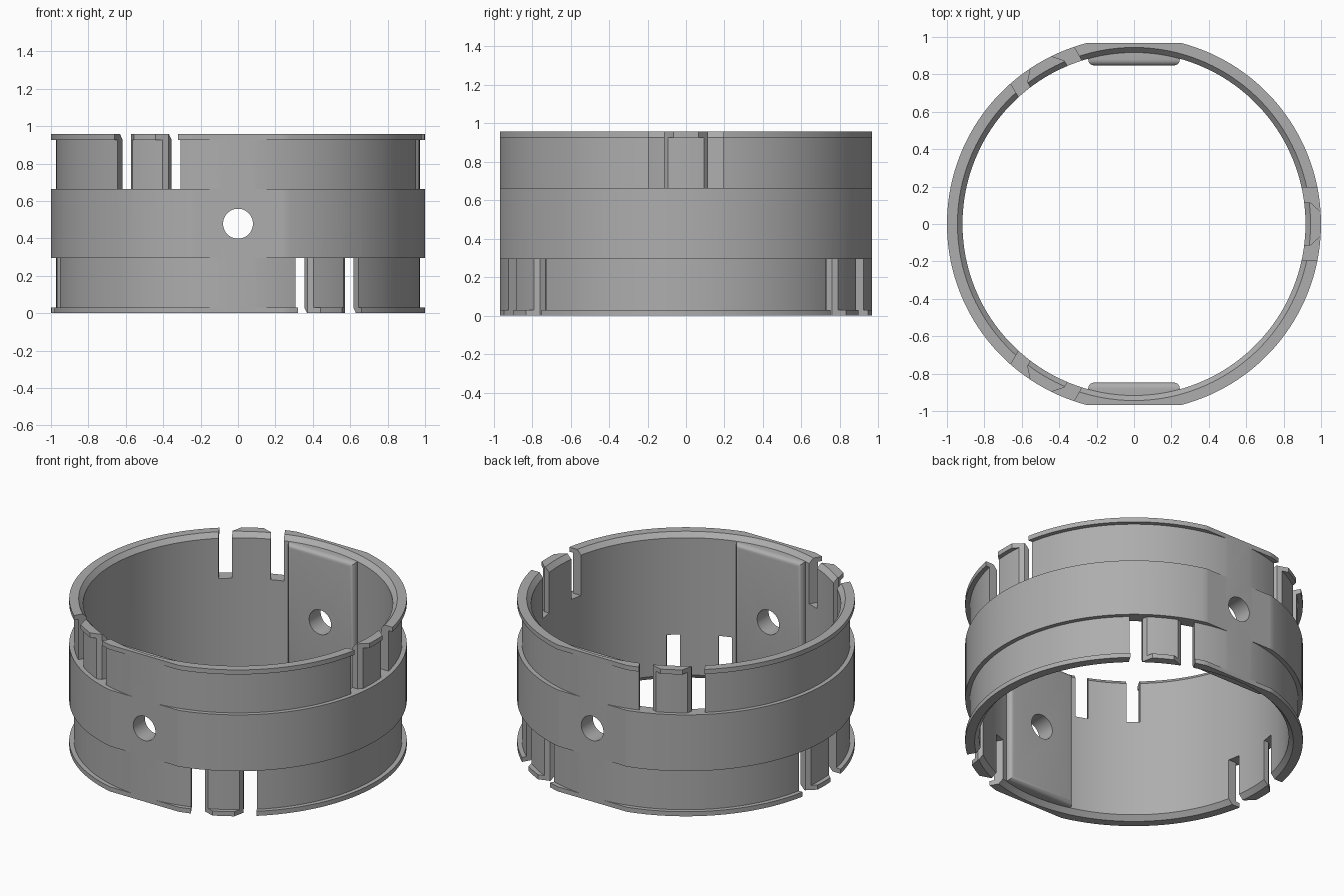
import bpy, bmesh, math
from mathutils import Matrix

if "Cube" in bpy.data.objects:
    bpy.data.objects.remove(bpy.data.objects["Cube"], do_unlink=True)

H = 0.957                  # total height
LIP = 0.03                 # thickness of the end flanges
BAND = (0.295, 0.663)      # raised middle band
R_OUT, R_GROOVE, R_IN, R_RIM = 1.0, 0.972, 0.917, 0.944
FLAT = 0.968               # distance of the outer flats
SEGMENTS = 144

grey = bpy.data.materials.new("plain grey")
grey.use_nodes = True
grey.diffuse_color = (0.42, 0.42, 0.42, 1)
grey.node_tree.nodes["Principled BSDF"].inputs["Base Color"].default_value = grey.diffuse_color


def finish(bm, name):
    bmesh.ops.recalc_face_normals(bm, faces=bm.faces)
    mesh = bpy.data.meshes.new(name)
    bm.to_mesh(mesh)
    bm.free()
    mesh.materials.append(grey)
    obj = bpy.data.objects.new(name, mesh)
    bpy.context.collection.objects.link(obj)
    return obj


def add_box(bm, x, y, z):
    """Box from three (low, high) ranges; returns its vertices."""
    size = [b - a for a, b in (x, y, z)]
    mid = [(a + b) / 2 for a, b in (x, y, z)]
    place = Matrix.Translation(mid) @ Matrix.Diagonal((*size, 1))
    return bmesh.ops.create_cube(bm, size=1, matrix=place)["verts"]


def add_prism(bm, outline, z0, z1, angle):
    """Plan outline of (radius, sideways) points, extruded and turned about z."""
    turn = Matrix.Rotation(angle, 4, "Z")
    face = bm.faces.new([bm.verts.new((r, t, z0)) for r, t in outline])
    top = bmesh.ops.extrude_face_region(bm, geom=[face])["geom"]
    moved = [v for v in top if isinstance(v, bmesh.types.BMVert)]
    bmesh.ops.translate(bm, verts=moved, vec=(0, 0, z1 - z0))
    bmesh.ops.transform(bm, matrix=turn, verts=list(face.verts) + moved)


def combine(obj, other, operation):
    mod = obj.modifiers.new(operation.lower(), "BOOLEAN")
    mod.operation, mod.object, mod.solver = operation, other, "EXACT"
    bpy.context.view_layer.objects.active = obj
    bpy.ops.object.modifier_apply(modifier=mod.name)
    bpy.data.objects.remove(other, do_unlink=True)


# Ring: turned profile with flanges, grooves, middle band and chamfered bore
outer = [(R_OUT, 0), (R_OUT, LIP), (R_GROOVE, LIP), (R_GROOVE, BAND[0]), (R_OUT, BAND[0]),
         (R_OUT, BAND[1]), (R_GROOVE, BAND[1]), (R_GROOVE, H - LIP), (R_OUT, H - LIP), (R_OUT, H)]
bore = [(R_RIM, H), (R_IN, H - LIP), (R_IN, LIP), (R_RIM, 0)]
bm = bmesh.new()
rings = []
for i in range(SEGMENTS):
    a = math.tau * (i + 0.5) / SEGMENTS
    rings.append([bm.verts.new((r * math.cos(a), r * math.sin(a), z)) for r, z in outer + bore])
for i, ring in enumerate(rings):
    following = rings[(i + 1) % SEGMENTS]
    for j in range(len(ring)):
        k = (j + 1) % len(ring)
        bm.faces.new((ring[j], following[j], following[k], ring[k]))
collar = finish(bm, "collar_ring")

# Rounded pads on the inside, front and back
bm = bmesh.new()
for side in (-1, 1):
    y = sorted((side * 0.848, side * 0.932))
    verts = add_box(bm, (-0.245, 0.245), y, (LIP, H - LIP))
    inner = [v for v in verts if abs(v.co.y) < 0.9]
    edges = [e for e in bm.edges if e.verts[0] in inner and e.verts[1] in inner]
    bmesh.ops.bevel(bm, geom=edges, offset=0.03, segments=5, profile=0.5, affect="EDGES")
combine(collar, finish(bm, "inner_pads"), "UNION")

# Flats on the outside, front and back
bm = bmesh.new()
for side in (-1, 1):
    add_box(bm, (-0.4, 0.4), sorted((side * FLAT, side * 1.2)), (-0.2, 1.2))
combine(collar, finish(bm, "flat_cutter"), "DIFFERENCE")

# Slot pairs that free three snap tabs at the top and three at the bottom
slot = [(0.8, 0.115), (0.943, 0.115), (1.05, 0.018), (1.05, 0.195), (0.8, 0.195)]
bm = bmesh.new()
for n in range(6):
    z0, z1 = (BAND[1], 1.2) if n % 2 == 0 else (-0.2, BAND[0])
    for side in (-1, 1):
        add_prism(bm, [(r, side * t) for r, t in slot], z0, z1, n * math.pi / 3)
combine(collar, finish(bm, "slot_cutter"), "DIFFERENCE")

# Round hole through both pads
bm = bmesh.new()
bmesh.ops.create_cone(bm, cap_ends=True, segments=48, radius1=0.08, radius2=0.08, depth=3,
                      matrix=Matrix.Translation((0, 0, H / 2)) @ Matrix.Rotation(math.pi / 2, 4, "X"))
combine(collar, finish(bm, "hole_cutter"), "DIFFERENCE")

# Smooth shading with crisp edges
bpy.ops.object.select_all(action="DESELECT")
collar.select_set(True)
bpy.context.view_layer.objects.active = collar
bpy.ops.object.shade_smooth_by_angle(angle=math.radians(25))
